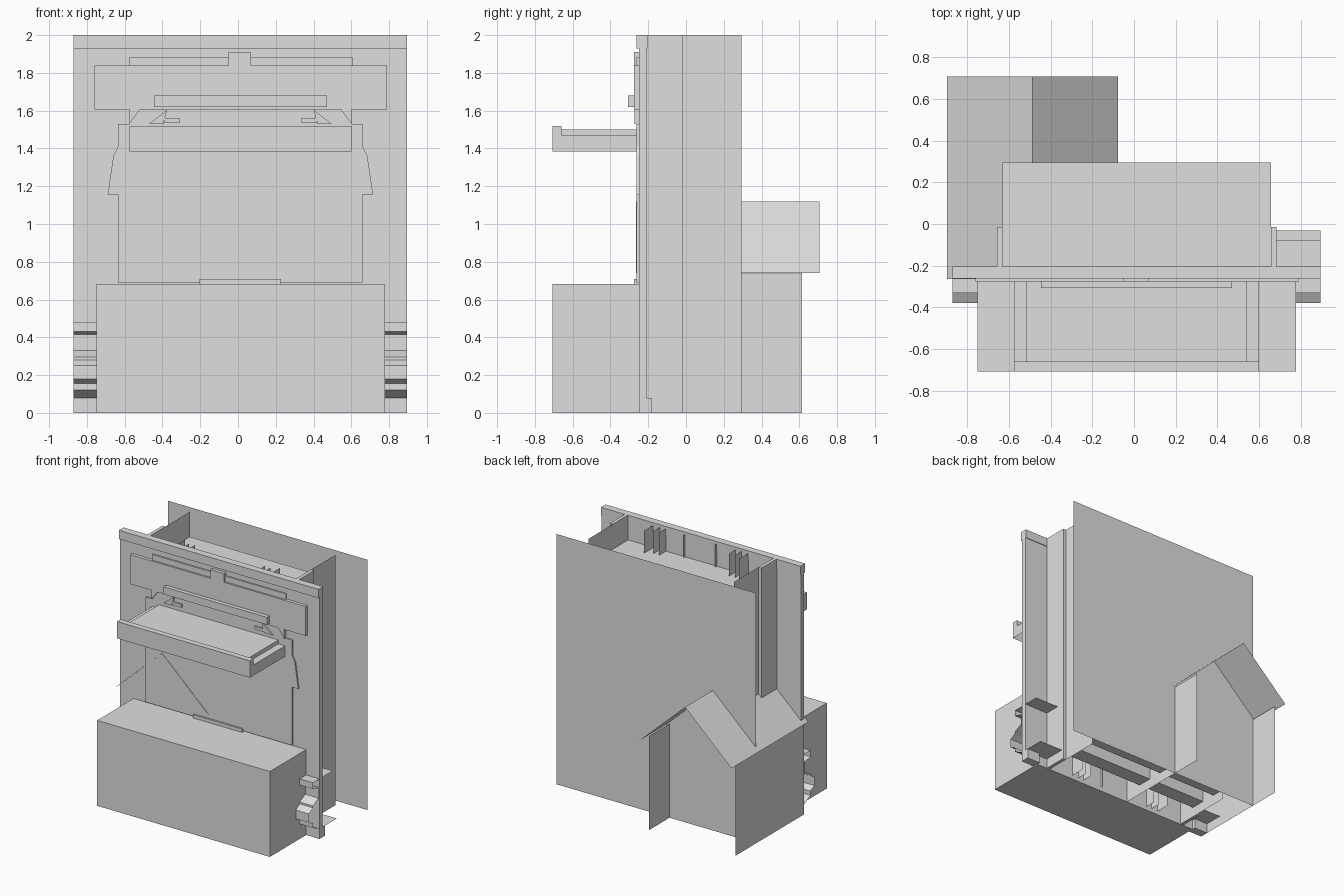
import bpy
import bmesh

if "Cube" in bpy.data.objects:
    bpy.data.objects.remove(bpy.data.objects["Cube"], do_unlink=True)

GREY = (0.74, 0.74, 0.74, 1)
mat = bpy.data.materials.new("plain_grey")
mat.use_nodes = True
mat.diffuse_color = GREY
mat.node_tree.nodes["Principled BSDF"].inputs["Base Color"].default_value = GREY

MID = 0.0125                      # symmetry line of the front
L, R = -0.87, 0.895               # outer edges of the wall
IL, IR = -0.63, 0.657             # edges of the inner casing
FRONT, REAR = -0.249, -0.208      # faces of the front wall
CASING_BACK = 0.294


def mirror(x):
    return 2 * MID - x


def extrude(name, axis, profile, a, b, solid=True):
    """Extrude a profile along an axis; solid gives a capped prism, otherwise an open sheet."""
    def place(p, t):
        u, v = p
        return {"x": (t, u, v), "y": (u, t, v), "z": (u, v, t)}[axis]
    bm = bmesh.new()
    start = [bm.verts.new(place(p, a)) for p in profile]
    end = [bm.verts.new(place(p, b)) for p in profile]
    n = len(profile)
    for i in range(n if solid else n - 1):
        j = (i + 1) % n
        bm.faces.new((start[i], start[j], end[j], end[i]))
    if solid:
        bm.faces.new(start)
        bm.faces.new(end)
    bmesh.ops.recalc_face_normals(bm, faces=bm.faces)
    mesh = bpy.data.meshes.new(name)
    bm.to_mesh(mesh)
    bm.free()
    mesh.materials.append(mat)
    obj = bpy.data.objects.new(name, mesh)
    bpy.context.collection.objects.link(obj)
    return obj


def box(name, x, y, z):
    rect = [(x[0], z[0]), (x[1], z[0]), (x[1], z[1]), (x[0], z[1])]
    return extrude(name, "y", rect, *y)


# Front wall with its top band
box("front_wall", (L, R), (FRONT, REAR), (0, 2))
box("top_band", (L, R), (-0.262, -0.203), (1.93, 2))

# Large lower box
box("lower_box", (-0.75, 0.777), (-0.707, FRONT), (0, 0.683))
box("lower_tab", (-0.205, 0.228), (-0.275, FRONT), (0.683, 0.71))

# Thin shaped face plate, outlined on one side and mirrored
half = [(-0.635, 0.69), (-0.635, 1.155), (-0.69, 1.155), (-0.66, 1.36),
        (-0.635, 1.41), (-0.635, 1.53), (-0.575, 1.53), (-0.52, 1.605)]
outline = half + [(mirror(x), z) for x, z in reversed(half)]
extrude("face_plate", "y", outline, -0.261, FRONT)

# Upper panel, its trim, and the bar
box("upper_panel", (-0.76, 0.79), (-0.275, FRONT), (1.605, 1.84))
box("upper_trim", (-0.575, 0.605), (-0.261, FRONT), (1.84, 1.885))
box("centre_tab", (-0.05, 0.07), (-0.275, FRONT), (1.84, 1.91))
box("bar", (-0.445, 0.47), (-0.307, -0.275), (1.62, 1.68))

# Projecting shelf, hollow underneath, with lip and lowered side ledges
SL, SR, LIP = -0.575, 0.6, -0.707
step = [(SL, 1.385), (SL, 1.47), (-0.515, 1.47), (-0.515, 1.5),
        (0.54, 1.5), (0.54, 1.47), (SR, 1.47), (SR, 1.385)]
extrude("shelf", "y", step, LIP, FRONT, solid=False)
extrude("shelf_lip", "x", [(LIP, 1.385), (LIP, 1.52), (-0.66, 1.52)], SL, SR, solid=False)
extrude("shelf_lip_back", "z", [(SL, LIP), (SL, -0.66), (SR, -0.66), (SR, LIP)],
        1.47, 1.52, solid=False)

# Small plates under the upper panel
wedge = [(-0.47, 1.53), (-0.395, 1.53), (-0.375, 1.605)]
spur = [(-0.575, 1.53), (-0.52, 1.605), (-0.575, 1.605)]
tab = [(-0.39, 1.535), (-0.31, 1.535), (-0.31, 1.56), (-0.39, 1.56)]
for side, flip in (("right", False), ("left", True)):
    for part, points in (("wedge", wedge), ("spur", spur), ("tab", tab)):
        shape = [(mirror(x), z) if flip else (x, z) for x, z in points]
        extrude(side + "_" + part, "y", shape, -0.273, FRONT)

# Back sheet, standing a little behind the inner casing
extrude("back_sheet", "x", [(0.357, 0), (0.357, 2)], L, R, solid=False)
for name, x, out in (("right", IL, -0.027), ("left", IR, 0.027)):
    extrude(name + "_casing_wall", "z", [(x, REAR), (x, CASING_BACK)], 0, 2, solid=False)
    box(name + "_casing_strip", (x, x + out), (REAR, -0.015), (0, 2))
extrude("casing_top", "x", [(REAR, 1.8), (CASING_BACK, 1.8)], IL, IR, solid=False)

# Stepped underside of the casing
extrude("casing_underside", "x",
        [(CASING_BACK, 0.08), (0.18, 0.08), (0.18, 0.2), (0.06, 0.2),
         (0.06, 0.08), (-0.06, 0.08), (-0.06, 0.2), (REAR, 0.2)], IL, IR, solid=False)

# Ribs on the back of the front wall
for i, (x, depth) in enumerate(((0.31, -0.12), (0.36, -0.12), (0.42, -0.09), (0.14, -0.185))):
    for side, px in (("left", MID + x), ("right", MID - x)):
        for part, z in (("upper", (1.8, 1.98)), ("lower", (0.03, 0.2))):
            extrude(f"{side}_{part}_rib_{i + 1}", "z", [(px, REAR), (px, depth)], *z, solid=False)

# Side mouldings beside the lower box, and thin ledges behind the wall
moulding = [(FRONT, 0.48), (-0.33, 0.48), (-0.33, 0.43), (-0.26, 0.415),
            (-0.26, 0.33), (-0.33, 0.295), (-0.33, 0.28), (-0.38, 0.25),
            (-0.38, 0.18), (-0.33, 0.155), (-0.33, 0.12), (FRONT, 0.08)]
for side, outer, inner, strip in (("right", L, -0.75, IL - 0.027), ("left", R, 0.777, IR + 0.027)):
    extrude(side + "_moulding", "x", moulding, outer, inner, solid=False)
    extrude(side + "_upper_ledge", "x", [(REAR, 0.48), (-0.08, 0.48)], outer, strip, solid=False)
    extrude(side + "_lower_ledge", "x", [(REAR, 0.08), (-0.03, 0.08)], outer, strip, solid=False)
    box(side + "_foot", (outer, inner), (REAR, -0.18), (0, 0.08))

# Gabled lean-to: thin roof slopes and two side walls
extrude("gable_roof", "y", [(-0.897, 0.74), (-0.487, 1.12), (-0.077, 0.74)],
        -0.264, 0.707, solid=False)
for name, x in (("gable_outer_wall", L), ("gable_inner_wall", -0.105)):
    extrude(name, "z", [(x, REAR), (x, 0.615)], 0, 0.75, solid=False)
